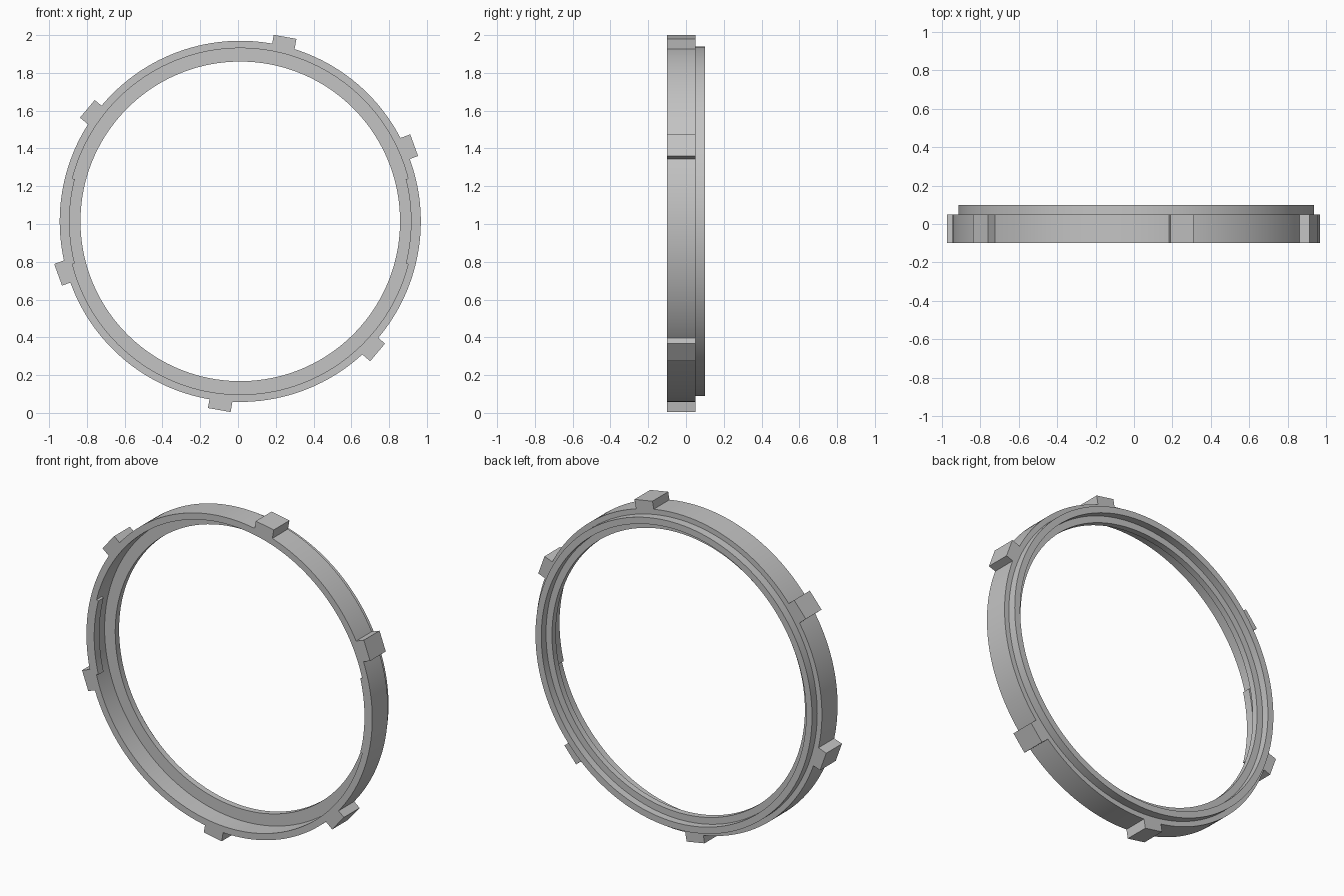
import bpy
import bmesh
from math import sin, cos, asin, radians, pi

cube = bpy.data.objects.get("Cube")
if cube:
    bpy.data.objects.remove(cube, do_unlink=True)

CX, CZ = 0.012, 1.014            # ring axis, running along y
FRONT, STEP, BACK = -0.10, 0.05, 0.10
OUTER, WALL = 0.956, 0.917       # band outer and inner radius
SEGMENTS = 160

grey = bpy.data.materials.new("plain_grey")
grey.use_nodes = True
colour = (0.55, 0.55, 0.55, 1)
grey.diffuse_color = colour
grey.node_tree.nodes["Principled BSDF"].inputs["Base Color"].default_value = colour


def finish(name, bm):
    bmesh.ops.recalc_face_normals(bm, faces=bm.faces)
    mesh = bpy.data.meshes.new(name)
    bm.to_mesh(mesh)
    bm.free()
    mesh.materials.append(grey)
    obj = bpy.data.objects.new(name, mesh)
    obj.location = (CX, 0, CZ)
    bpy.context.collection.objects.link(obj)
    bpy.ops.object.select_all(action="DESELECT")
    obj.select_set(True)
    bpy.context.view_layer.objects.active = obj
    bpy.ops.object.shade_smooth_by_angle(angle=radians(30))
    return obj


def lathe(name, profile):
    """Revolve a closed (radius, y) profile around the y axis."""
    bm = bmesh.new()
    rings = [[bm.verts.new((r * cos(a), y, r * sin(a))) for r, y in profile]
             for a in (2 * pi * i / SEGMENTS for i in range(SEGMENTS))]
    n = len(profile)
    for i, ring in enumerate(rings):
        following = rings[(i + 1) % SEGMENTS]
        for j in range(n):
            k = (j + 1) % n
            bm.faces.new((ring[j], ring[k], following[k], following[j]))
    return finish(name, bm)


def prism(name, outline, y0, y1):
    """Extrude an (x, z) outline from y0 to y1."""
    bm = bmesh.new()
    face = bm.faces.new([bm.verts.new((x, y0, z)) for x, z in outline])
    extruded = bmesh.ops.extrude_face_region(bm, geom=[face])["geom"]
    moved = [v for v in extruded if isinstance(v, bmesh.types.BMVert)]
    bmesh.ops.translate(bm, verts=moved, vec=(0, y1 - y0, 0))
    return finish(name, bm)


def arc(radius, a0, a1, steps):
    angles = [a0 + (a1 - a0) * i / steps for i in range(steps + 1)]
    return [(radius * cos(a), radius * sin(a)) for a in angles]


# Stepped band with a narrower back rim and a thin inner lip
lathe("ring_body", [
    (OUTER, FRONT), (OUTER, STEP), (0.925, STEP), (0.925, BACK),
    (0.886, BACK), (0.886, 0.055), (0.846, 0.055), (0.846, 0.018),
    (WALL, 0.018), (WALL, FRONT),
])

# Square lugs around the band, set alternately to either side of each spoke
for i in range(6):
    spoke = radians(20 + 60 * i)
    side = 1 if i % 2 == 0 else -1
    near, far, top = side * 0.003, side * 0.125, 1.003
    base = arc(OUTER - 0.002, spoke + asin(near / OUTER), spoke + asin(far / OUTER), 4)
    corners = [(top * cos(spoke) - t * sin(spoke), top * sin(spoke) + t * cos(spoke))
               for t in (far, near)]
    prism(f"lug_{i + 1}", base + corners, FRONT, STEP)

# Thin grip pads inside the front edge, left and right
half = radians(14.3)
for name, middle in (("left_pad", 0), ("right_pad", pi)):
    outline = (arc(WALL + 0.001, middle - half, middle + half, 16)
               + arc(0.904, middle + half, middle - half, 16))
    prism(name, outline, FRONT, -0.05)
